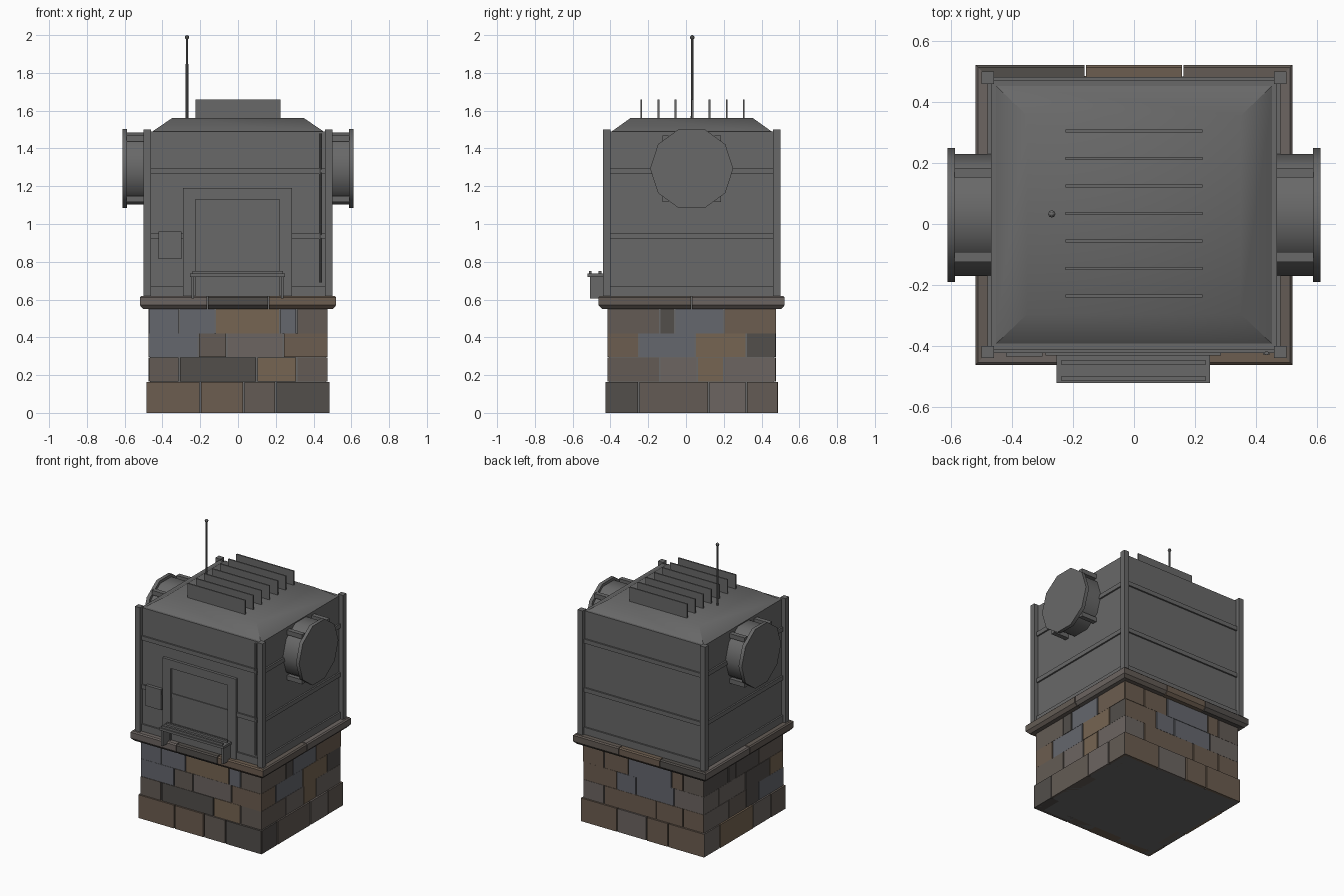
import bpy, bmesh, math, random
from mathutils import Matrix

if "Cube" in bpy.data.objects:
    bpy.data.objects.remove(bpy.data.objects["Cube"])

random.seed(7)
CY = 0.03  # centre of the main body in y


def material(name, c):
    m = bpy.data.materials.new(name)
    m.diffuse_color = (*c, 1)
    m.use_nodes = True
    m.node_tree.nodes["Principled BSDF"].inputs["Base Color"].default_value = m.diffuse_color
    return m


METAL = material("dark_metal", (.14, .14, .14))
# stone colours: brown, earth, warm grey, slate, dark, tan
STONE = {k: material("stone_" + k, c) for k, c in {
    "b": (.15, .11, .08), "e": (.125, .105, .09), "w": (.15, .13, .12),
    "s": (.13, .135, .155), "d": (.085, .077, .07), "t": (.18, .13, .085)}.items()}


def finish(name, bm, mat=METAL, smooth=False):
    bmesh.ops.recalc_face_normals(bm, faces=bm.faces[:])
    if smooth:  # smooth shading, edges over 40 degrees stay sharp
        for f in bm.faces:
            f.smooth = True
        for e in bm.edges:
            e.smooth = e.calc_face_angle(0) < math.radians(40)
    me = bpy.data.meshes.new(name)
    bm.to_mesh(me)
    bm.free()
    ob = bpy.data.objects.new(name, me)
    bpy.context.collection.objects.link(ob)
    me.materials.append(mat)
    return ob


def box(name, x0, x1, y0, y1, z0, z1, mat=METAL):
    bm = bmesh.new()
    bmesh.ops.create_cube(bm, size=1)
    for v in bm.verts:
        v.co = (x1 if v.co.x > 0 else x0, y1 if v.co.y > 0 else y0, z1 if v.co.z > 0 else z0)
    return finish(name, bm, mat)


def cyl(name, r, a, b, sides, axis, r2=None):
    """Cylinder between two points lying along x or z, a corner pointing along y."""
    bm = bmesh.new()
    length = abs(b[0] - a[0]) + abs(b[2] - a[2])
    bmesh.ops.create_cone(bm, cap_ends=True, segments=sides, radius1=r,
                          radius2=r if r2 is None else r2, depth=length)
    if axis == 'x':
        bm.transform(Matrix.Rotation(math.pi / 2, 4, 'Y'))
    bm.transform(Matrix.Translation([(p + q) / 2 for p, q in zip(a, b)]))
    return finish(name, bm, smooth=True)


# u runs along a wall, d is the distance out from the centre
SIDES = {
    "front": lambda u, d: (u, CY - d),
    "right": lambda u, d: (d, CY + u),
    "back": lambda u, d: (-u, CY + d),
    "left": lambda u, d: (-d, CY - u),
}


def side_box(name, side, u0, u1, d0, d1, z0, z1, mat=METAL):
    (xa, ya), (xb, yb) = SIDES[side](u0, d0), SIDES[side](u1, d1)
    return box(name, min(xa, xb), max(xa, xb), min(ya, yb), max(ya, yb), z0, z1, mat)


# plinth: core and four courses of stones (joints and colours along front and side)
box("plinth_core", -.467, .467, CY - .437, CY + .437, 0, .6)
COURSES = [
    (0, .165, .485, .457, [-.2, .03, .2], [-.28, .09, .29], "bbed", "dewe"),
    (.165, .295, .475, .447, [-.31, .10, .31], [-.17, .03, .17], "edte", "ewtw"),
    (.295, .42, .475, .447, [-.21, -.06, .24], [-.28, .02, .29], "sewb", "bstd"),
    (.42, .55, .475, .447, [-.31, -.12, .22, .31], [-.17, -.09, .17], "sstse", "edsb"),
]
for z0, z1, hx, hy, jf, js, cf, cs in COURSES:
    for side in SIDES:
        across = side in ("front", "back")
        lon, dist, joints, cols = (hx, hy, jf, cf) if across else (hy, hx, js, cs)
        if side in ("back", "left"):
            cols = random.choices("bewsdt", weights=(3, 3, 3, 2, 2, 1), k=len(cols))
        edges = [-lon] + joints + [lon]
        for a, b, c in zip(edges, edges[1:], cols):
            side_box("plinth_stone_" + side, side, a + .004, b - .004, dist - .07,
                     dist - random.uniform(0, .003), z0, z1 - .001, STONE[c])

# coping: mitred stones with a chamfered lower edge
CAP = [(-.09, .55), (-.018, .55), (0, .57), (0, .612), (-.008, .62), (-.09, .62)]


def cap_stone(side, lon, dist, a, b, col):
    bm = bmesh.new()
    rings = []
    for u in (a, b):
        ring = []
        for off, z in CAP:
            mitre = off if abs(abs(u) - lon) < 1e-6 else 0
            ring.append(bm.verts.new((*SIDES[side](u + (mitre if u > 0 else -mitre), dist + off), z)))
        rings.append(ring)
    n = len(CAP)
    for i in range(n):
        j = (i + 1) % n
        bm.faces.new((rings[0][i], rings[0][j], rings[1][j], rings[1][i]))
    bm.faces.new(rings[0])
    bm.faces.new(rings[1][::-1])
    finish("coping_stone_" + side, bm, STONE[col])


for side, cols in (("front", "wdb"), ("back", "ebd")):
    for (a, b), c in zip(((-.52, -.163), (-.158, .158), (.163, .52)), cols):
        cap_stone(side, .52, .4925, a, b, c)
for side, cols in (("right", "ew"), ("left", "we")):
    for (a, b), c in zip(((-.4925, -.003), (.003, .4925)), cols):
        cap_stone(side, .4925, .52, a, b, c)

# cabinet body, corner posts and rails
box("cabinet_body", -.47, .47, CY - .442, CY + .442, .6, 1.49)
for sx in (-1, 1):
    for sy in (-1, 1):
        x, y = sx * .48, CY + sy * .45
        box("corner_post", x - .02, x + .02, y - .02, y + .02, .615, 1.5)
for side in SIDES:
    lon, dist = (.46, .442) if side in ("front", "back") else (.43, .47)
    for z0, z1 in ((.615, .67), (.92, .95), (1.265, 1.295)):
        side_box("rail_" + side, side, -lon, lon, dist - .01, dist + .011, z0, z1)

# hipped roof
bm = bmesh.new()
bmesh.ops.create_cube(bm, size=2)
for v in bm.verts:
    top = v.co.z > 0
    v.co = (v.co.x * (.35 if top else .46), CY + v.co.y * (.325 if top else .43), 1.56 if top else 1.485)
finish("roof", bm, smooth=True)

# cooling fins
for i in range(7):
    y = -.237 + i * .0905
    box("roof_fin", -.225, .225, y - .005, y + .005, 1.54, 1.66)

# antenna
cyl("antenna_rod", .008, (-.27, .033, 1.54), (-.27, .033, 1.985), 8, 'z', .006)
bm = bmesh.new()
bmesh.ops.create_uvsphere(bm, u_segments=8, v_segments=6, radius=.012,
                          matrix=Matrix.Translation((-.27, .033, 1.988)))
finish("antenna_tip", bm)

# side drums with end plates and clamp bars
for s in (-1, 1):
    cyl("side_drum", .2, (s * .45, CY, 1.293), (s * .595, CY, 1.293), 10, 'x')
    cyl("drum_plate", .22, (s * .587, CY, 1.293), (s * .612, CY, 1.293), 10, 'x')
    for sy in (-1, 1):
        for sz in (-1, 1):
            y, z = CY + sy * .138, 1.293 + sz * .16
            xa, xb = sorted((s * .46, s * .589))
            box("drum_clamp", xa, xb, y - .016, y + .016, z - .016, z + .016)

# hatch frame and door
F = CY - .442
box("hatch_frame_left", -.29, -.225, F - .02, F + .01, .62, 1.19)
box("hatch_frame_right", .22, .285, F - .02, F + .01, .62, 1.19)
box("hatch_frame_top", -.225, .22, F - .02, F + .01, 1.13, 1.19)
box("hatch_door", -.225, .22, F - .005, F + .01, .67, 1.13)

# control box
box("control_box", -.42, -.30, F - .023, F + .01, .815, .96)

# conduit with clips
cyl("conduit", .007, (.435, F - .012, .69), (.435, F - .012, 1.48), 8, 'z')
for z in (.935, 1.28):
    box("conduit_clip", .424, .446, F - .016, F + .005, z - .008, z + .008)

# delivery shelf with brackets and runner strips
box("shelf", -.255, .25, -.522, F, .72, .737)
for x in (-.24, .235):
    box("shelf_bracket", x - .007, x + .007, -.508, F, .605, .722)
for y in (-.507, -.455):
    box("shelf_runner", -.24, .237, y - .007, y + .007, .735, .752)
